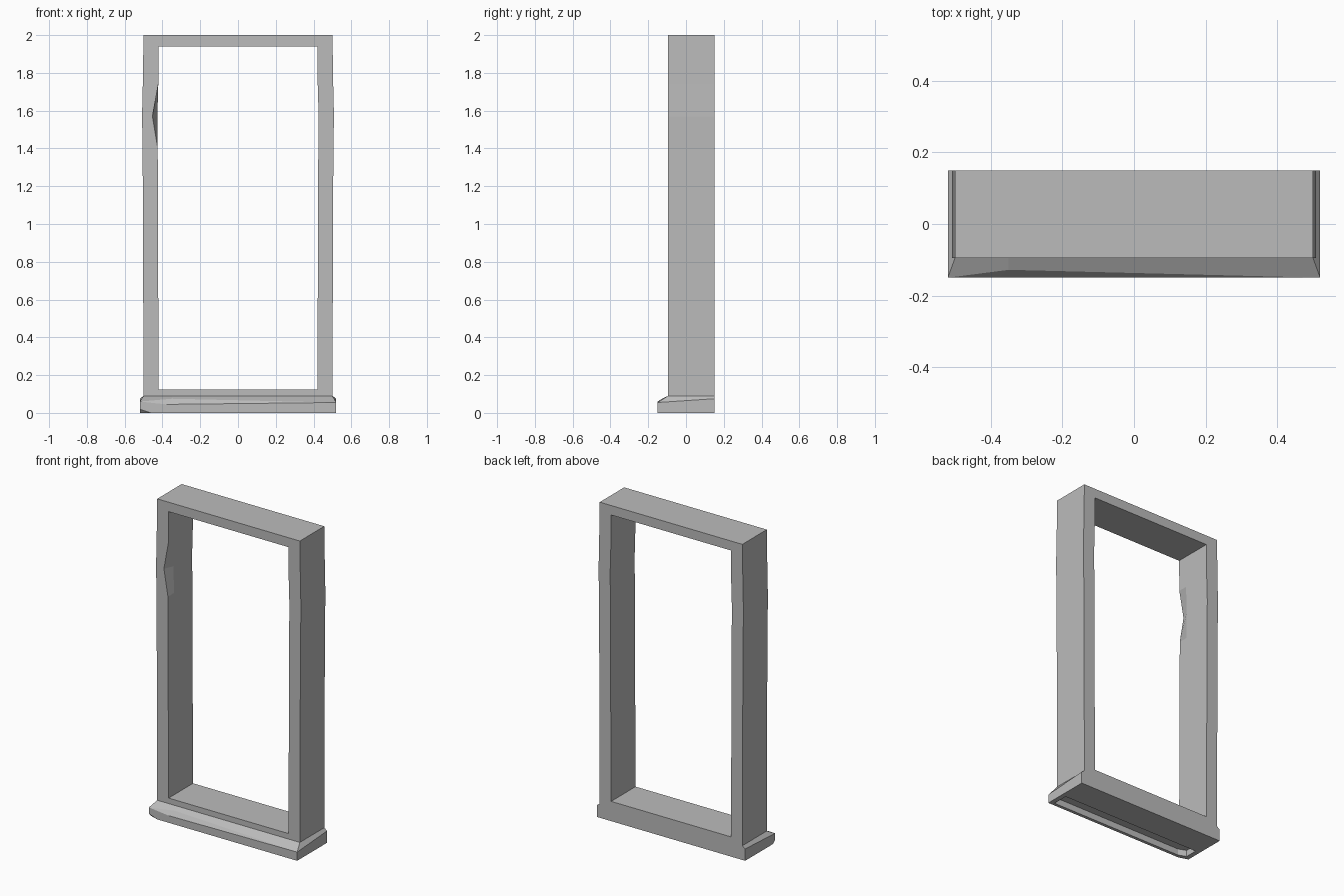
import bpy
import bmesh

# Remove the default cube
cube = bpy.data.objects.get("Cube")
if cube:
    bpy.data.objects.remove(cube, do_unlink=True)

BACK, FRONT = 0.15, -0.095

stone = bpy.data.materials.new("grey_stone")
stone.use_nodes = True
colour = (0.5, 0.5, 0.5, 1)
stone.diffuse_color = colour
stone.node_tree.nodes["Principled BSDF"].inputs["Base Color"].default_value = colour


def add_object(name, bm):
    bmesh.ops.recalc_face_normals(bm, faces=bm.faces)
    mesh = bpy.data.meshes.new(name)
    bm.to_mesh(mesh)
    bm.free()
    mesh.materials.append(stone)
    obj = bpy.data.objects.new(name, mesh)
    bpy.context.collection.objects.link(obj)
    return obj


def bridge(bm, a, b):
    """Join two closed loops of equal length with quads."""
    for i in range(len(a)):
        j = (i + 1) % len(a)
        bm.faces.new((a[i], a[j], b[j], b[i]))


# Door frame: outer and inner outlines bridged front to back
levels = [0.125, 1.0, 1.4, 1.57, 1.74, 1.94]
outer_z = [0.09, 1.0, 1.4, 1.57, 1.74, 2.0]
outer_x = [0.5, 0.503, 0.505, 0.508, 0.504, 0.5]
inner_x = [0.42, 0.424, 0.425, 0.427, 0.422, 0.42]


def outline(bm, xs, zs, y):
    right = [bm.verts.new((-x, y, z)) for x, z in zip(xs, zs)]
    left = [bm.verts.new((x, y, z)) for x, z in zip(xs, zs)]
    return right + left[::-1]


bm = bmesh.new()
front_out, back_out = (outline(bm, outer_x, outer_z, y) for y in (FRONT, BACK))
front_in, back_in = (outline(bm, inner_x, levels, y) for y in (FRONT, BACK))
bridge(bm, front_out, front_in)
bridge(bm, back_out, back_in)
bridge(bm, front_out, back_out)

# Inner faces, with an extra row so that the chip stays near the front edge
middle_in = outline(bm, inner_x, levels, FRONT + 0.06)
bridge(bm, front_in, middle_in)
bridge(bm, middle_in, back_in)
front_in[3].co.x = -0.453
add_object("door_frame", bm)

# Threshold: footprint, worn upper rim and raised top
bm = bmesh.new()


def ring(points):
    return [bm.verts.new(p) for p in points]


base = ring([(-0.46, -0.15, 0), (0.52, -0.15, 0), (0.52, BACK, 0),
             (-0.52, BACK, 0), (-0.52, -0.13, 0)])
rim = ring([(-0.35, -0.128, 0.075), (0.52, -0.15, 0.055), (0.52, BACK, 0.075),
            (-0.52, BACK, 0.075), (-0.52, -0.15, 0.06)])
top = ring([(-0.35, FRONT, 0.09), (0.5, FRONT, 0.09), (0.5, BACK, 0.09),
            (-0.5, BACK, 0.09), (-0.5, FRONT, 0.09)])
bridge(bm, rim, top)
for i in range(1, 4):
    bm.faces.new((base[i], base[i + 1], rim[i + 1], rim[i]))

# Worn front face and chipped corner
chip = bm.verts.new((-0.52, -0.15, 0.02))
crease = bm.verts.new((-0.38, -0.15, 0.045))
for face in ((base[0], base[1], crease), (base[1], rim[1], crease),
             (rim[1], rim[0], crease), (rim[0], rim[4], crease),
             (rim[4], chip, crease), (chip, base[0], crease),
             (chip, base[4], base[0]), (chip, rim[4], base[4])):
    bm.faces.new(face)

# Underside with a shallow recess towards the front
mouth_xy = [(-0.44, -0.13), (0.49, -0.13), (0.49, -0.03), (-0.49, -0.03), (-0.49, -0.11)]
mouth = ring([(x, y, 0) for x, y in mouth_xy])
roof = ring([(x, y, 0.04) for x, y in mouth_xy])
bridge(bm, base, mouth)
bridge(bm, mouth, roof)
bm.faces.new(roof)
add_object("threshold", bm)

# Lower bar of the frame, resting on the threshold
bm = bmesh.new()
bmesh.ops.create_cube(bm, size=1)
for v in bm.verts:
    v.co.x *= 0.84
    v.co.y = BACK if v.co.y > 0 else FRONT
    v.co.z = 0.122 if v.co.z > 0 else 0.085
add_object("lower_bar", bm)
